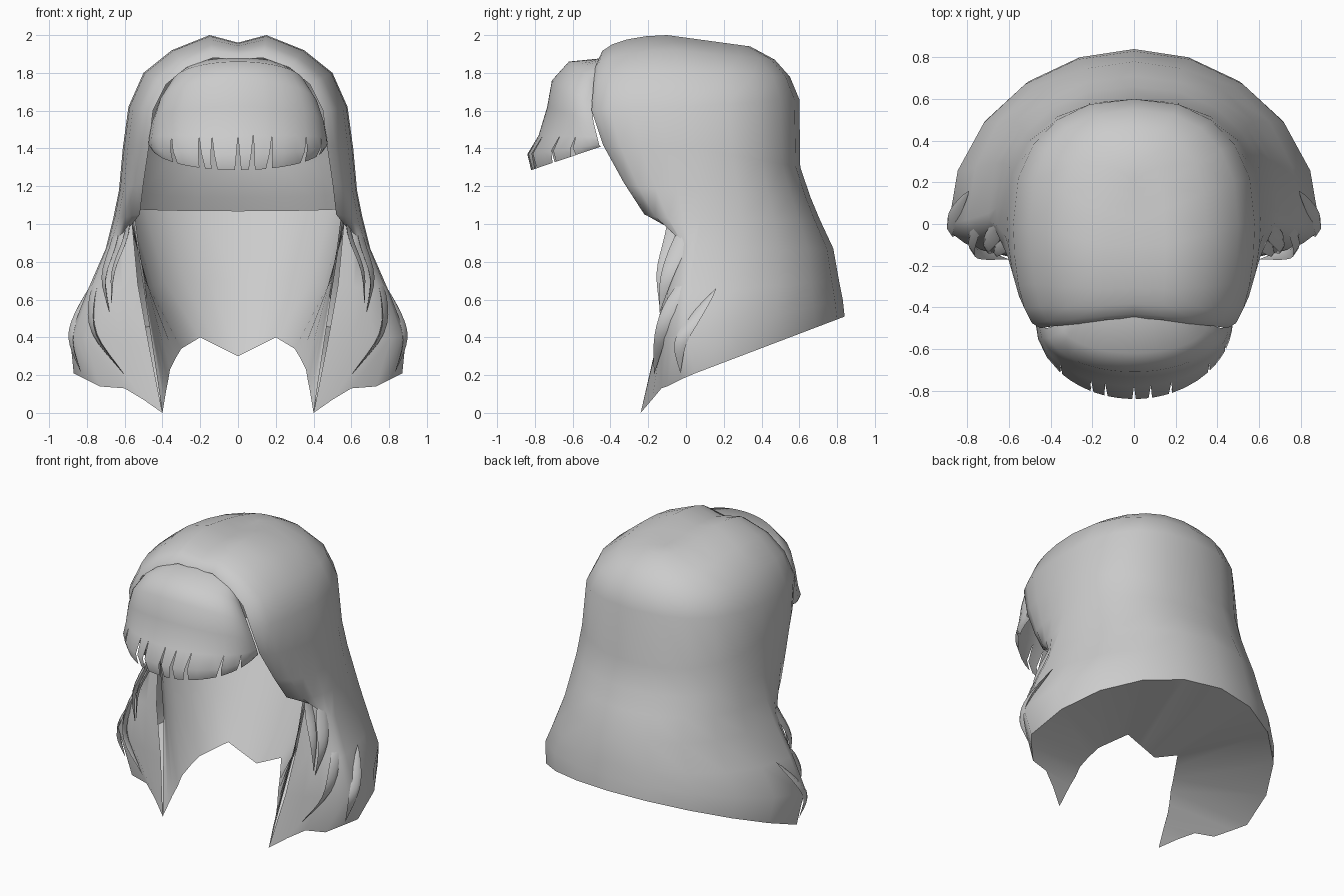
import bpy, bmesh
from math import sin, cos, pi, radians
from mathutils import Vector

old = bpy.data.objects.get("Cube")
if old:
    bpy.data.objects.remove(old, do_unlink=True)

hair = bpy.data.materials.new("hair_grey")
hair.use_nodes = True
GREY = (0.6, 0.6, 0.6, 1)
hair.diffuse_color = GREY
hair.node_tree.nodes["Principled BSDF"].inputs["Base Color"].default_value = GREY


def loft(name, rows, mirror=True, closed=False, skip=(), angle=60):
    """Join rows of points into a smooth skin; skip holds (row, column) gaps."""
    bm = bmesh.new()
    grid = [[bm.verts.new(p) for p in row] for row in rows]
    n = len(rows[0])
    for i in range(len(rows) - 1):
        for j in range(n if closed else n - 1):
            if (i, j) not in skip:
                k = (j + 1) % n
                bm.faces.new((grid[i][j], grid[i][k], grid[i + 1][k], grid[i + 1][j]))
    bmesh.ops.remove_doubles(bm, verts=bm.verts, dist=0.002)
    bmesh.ops.recalc_face_normals(bm, faces=bm.faces)
    mesh = bpy.data.meshes.new(name)
    bm.to_mesh(mesh)
    bm.free()
    mesh.materials.append(hair)
    obj = bpy.data.objects.new(name, mesh)
    bpy.context.collection.objects.link(obj)
    if mirror:
        mod = obj.modifiers.new("mirror", "MIRROR")
        mod.merge_threshold = 0.002
    bpy.ops.object.select_all(action="DESELECT")
    obj.select_set(True)
    bpy.context.view_layer.objects.active = obj
    bpy.ops.object.shade_smooth_by_angle(angle=radians(angle))


def half_ring(side_x, front_x, back_y, mid_y, front_y, back_z, mid_z, front_z):
    """Half outline from the centre back, round the side, to the front edge."""
    power = 1.05 - .12 * mid_z  # boxier towards the crown
    pts = []
    for k in range(6):
        t = k / 5 * pi / 2
        s, c = sin(t) ** power, max(cos(t), 0) ** power
        pts.append((side_x * s, mid_y + (back_y - mid_y) * c,
                    mid_z + (back_z - mid_z) * c))
    for k in range(1, 6):
        t = k / 5 * pi / 2
        s, c = sin(t), cos(t)
        pts.append((front_x + (side_x - front_x) * c, mid_y + (front_y - mid_y) * s,
                    mid_z + (front_z - mid_z) * (1 - c)))
    return pts


# Main hair: parting, crown, temple points, flared length
outer = [
    (0, 0, .22, -.1, -.45, 1.95, 1.96, 1.87),
    (.15, .13, .34, -.1, -.46, 1.94, 2.0, 1.88),
    (.35, .27, .47, -.05, -.48, 1.87, 1.92, 1.83),
    (.5, .38, .55, 0, -.49, 1.78, 1.8, 1.74),
    (.58, .45, .6, 0, -.5, 1.66, 1.62, 1.6),
    (.61, .47, .605, .05, -.44, 1.3, 1.4, 1.42),
    (.63, .5, .66, .08, -.33, 1.14, 1.18, 1.22),
    (.66, .52, .71, .08, -.22, 1.02, 1.03, 1.05),
    (.7, .56, .78, .05, -.06, .87, .87, 1.0),
    (.8, .53, .81, .02, -.12, .7, .64, .68),
    (.89, .47, .83, 0, -.16, .6, .41, .35),
    (.87, .4, .84, .05, -.24, .51, .21, 0),
]
# Underside and hollow inner wall behind the neck
inner = [
    (.3, .4, .2, -.06, -.24, .3, .33, 0),
    (.47, .49, .42, 0, -.1, .7, .66, .6),
    (.6, .55, .64, .05, -.06, 1.07, 1.09, 1.08),
]
rows = [half_ring(*r) for r in outer + inner]
hem = len(outer)
rows[hem - 1][6:10] = [(.81, -.02, .18), (.73, -.1, .14), (.6, -.13, .13), (.5, -.18, .07)]
rows[hem] = [(0, .2, .3), (.1, .19, .35), (.2, .18, .4), (.25, .1, .37), (.3, .02, .34),
             (.33, -.04, .29), (.36, -.09, .23), (.37, -.12, .17), (.38, -.16, .12),
             (.39, -.2, .06), (.4, -.24, 0)]
loft("main_hair", rows)

# Fringe: bulging dome with slits along its lower edge
fringe = [
    (.27, -.44, -.42, 1.82, 1.88),
    (.35, -.48, -.62, 1.75, 1.86),
    (.42, -.5, -.71, 1.64, 1.76),
    (.455, -.49, -.735, 1.54, 1.62),
    (.47, -.47, -.78, 1.46, 1.47),
    (.475, -.46, -.84, 1.42, 1.37),
    (.46, -.45, -.82, 1.41, 1.285),
]
slits = [-.54, -.29, -.19, 0, .11, .25, .56, .76]
stops = [-1.0] + slits + [1.0]
columns, gaps = [(-pi / 2, 0)], set()
for a, b in zip(stops, stops[1:]):
    for f in (1 / 3, 2 / 3):
        columns.append(((a + (b - a) * f) * pi / 2, 0))
    if b < 1:
        gaps |= {(r, len(columns)) for r in (4, 5)}
        columns += [(b * pi / 2, -1), (b * pi / 2, 1)]
columns.append((pi / 2, 0))
rows = []
for i, (w, side_y, mid_y, side_z, mid_z) in enumerate(fringe):
    row = []
    for p, d in columns:
        # slits widen and lean inwards towards the hem
        q = p + max(0, i - 4) * (.018 * d - .02 * sin(2 * p))
        row.append((w * sin(q), side_y + (mid_y - side_y) * cos(q),
                    side_z + (mid_z - side_z) * cos(q)))
    rows.append(row)
loft("fringe", rows, mirror=False, skip=gaps)


def strand(name, path, width):
    """Tapered blade following a few path points."""
    pts = [Vector(p) for p in path]
    ends = [pts[0] * 2 - pts[1]] + pts + [pts[-1] * 2 - pts[-2]]
    centres = []
    for i in range(len(pts) - 1):
        p0, p1, p2, p3 = ends[i:i + 4]
        for k in range(4):
            t = k / 4
            centres.append(0.5 * (2 * p1 + (p2 - p0) * t + (2 * p0 - 5 * p1 + 4 * p2 - p3) * t * t
                                  + (3 * p1 - p0 - 3 * p2 + p3) * t ** 3))
    centres.append(pts[-1])
    across, thick = Vector((.25, .95, .2)), Vector((.95, -.25, 0))
    last = len(centres) - 1
    rows = []
    for i, c in enumerate(centres):
        w = width * max(sin(pi * (i / last) ** .8), .01)
        rows.append([c + across * w, c + thick * w * .35, c - across * w, c - thick * w * .35])
    loft(name, rows, closed=True)


# Loose side strands, mirrored to both sides
strand("upper_strand", [(.61, .09, 1.18), (.65, -.02, .93), (.71, -.1, .72), (.68, -.14, .53)], .05)
strand("front_strand", [(.57, -.06, 1.16), (.59, -.08, .95), (.66, -.13, .75), (.67, -.14, .56)], .035)
strand("lower_strand", [(.7, .08, .81), (.77, -.05, .62), (.76, -.13, .42), (.6, -.17, .2)], .05)
strand("outer_strand", [(.79, .16, .66), (.87, .03, .48), (.88, -.03, .36), (.83, -.03, .21)], .045)
